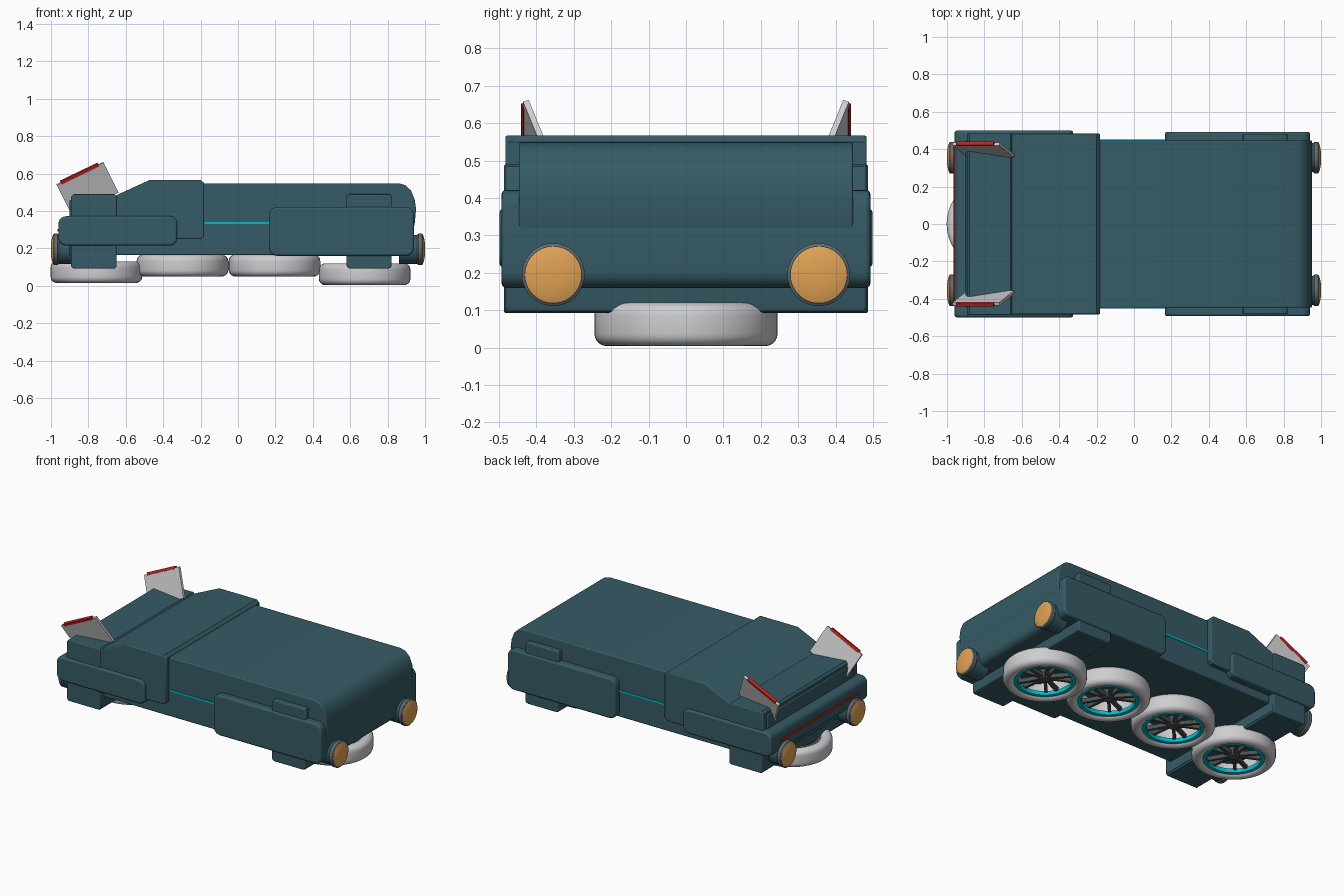
import bpy, bmesh, math
from mathutils import Vector, Matrix

if "Cube" in bpy.data.objects:
    bpy.data.objects.remove(bpy.data.objects["Cube"])


def material(name, rgb):
    m = bpy.data.materials.new(name)
    m.diffuse_color = (*rgb, 1)
    m.use_nodes = True
    m.node_tree.nodes["Principled BSDF"].inputs["Base Color"].default_value = m.diffuse_color
    return m


TEAL = material("teal paint", (0.037, 0.105, 0.132))
TIRE = material("pale grey", (0.62, 0.62, 0.64))
DARK = material("dark grey", (0.075, 0.08, 0.085))
RIM = material("lamp rim grey", (0.13, 0.15, 0.16))
CYAN = material("cyan glow", (0.0, 0.5, 0.6))
AMBER = material("amber lamp", (0.75, 0.36, 0.09))
RED = material("red lamp", (0.5, 0.02, 0.015))


def finish(name, bm, mat, bevel=0, segments=3):
    bmesh.ops.recalc_face_normals(bm, faces=bm.faces)
    me = bpy.data.meshes.new(name)
    bm.to_mesh(me)
    bm.free()
    me.materials.append(mat)
    ob = bpy.data.objects.new(name, me)
    bpy.context.collection.objects.link(ob)
    if bevel:
        mod = ob.modifiers.new("bevel", 'BEVEL')
        mod.width, mod.segments = bevel, segments
        mod.limit_method, mod.angle_limit = 'ANGLE', math.radians(50)
    bpy.ops.object.select_all(action='DESELECT')
    bpy.context.view_layer.objects.active = ob
    ob.select_set(True)
    bpy.ops.object.shade_smooth_by_angle(angle=math.radians(32))
    return ob


def prism(name, outline, half, mat, bevel=0):
    """Side outline (x, z) extruded across the full width."""
    bm = bmesh.new()
    face = bm.faces.new([bm.verts.new((x, -half, z)) for x, z in outline])
    ext = bmesh.ops.extrude_face_region(bm, geom=[face])
    verts = [v for v in ext["geom"] if isinstance(v, bmesh.types.BMVert)]
    bmesh.ops.translate(bm, verts=verts, vec=(0, 2 * half, 0))
    return finish(name, bm, mat, bevel)


def rounded(x0, x1, z0, z1, r, n=5):
    pts = []
    for cx, cz, a in ((x1 - r, z1 - r, 0), (x0 + r, z1 - r, 90), (x0 + r, z0 + r, 180), (x1 - r, z0 + r, 270)):
        for i in range(n + 1):
            t = math.radians(a + 90 * i / n)
            pts.append((cx + r * math.cos(t), cz + r * math.sin(t)))
    return pts


def box(name, x, y, z, mat, bevel=0):
    bm = bmesh.new()
    bmesh.ops.create_cube(bm, size=1)
    for v in bm.verts:
        v.co = [lo + (c + 0.5) * (hi - lo) for c, (lo, hi) in zip(v.co, (x, y, z))]
    return finish(name, bm, mat, bevel)


def lathe(name, profile, matrix, mat, closed=False, steps=40):
    """Profile (radius, height) spun round the local z axis."""
    bm = bmesh.new()
    vs = [bm.verts.new((r, 0, h)) for r, h in profile]
    pairs = list(zip(vs, vs[1:])) + ([(vs[-1], vs[0])] if closed else [])
    edges = [bm.edges.new(p) for p in pairs]
    bmesh.ops.spin(bm, geom=vs + edges, cent=(0, 0, 0), axis=(0, 0, 1),
                   angle=2 * math.pi, steps=steps, use_merge=True)
    bmesh.ops.remove_doubles(bm, verts=bm.verts, dist=1e-5)
    bm.transform(matrix)
    return finish(name, bm, mat)


# Main hull with a rounded nose
prism("hull", [(-0.9, 0.165), (0.88, 0.165), (0.93, 0.26), (0.945, 0.335), (0.952, 0.41),
               (0.945, 0.46), (0.925, 0.51), (0.895, 0.538), (0.86, 0.548), (-0.9, 0.46)][:-1]
      + [(-0.3, 0.548), (-0.65, 0.46), (-0.9, 0.46)], 0.447, TEAL, 0.006)

# Cabin with sloping rear, rear cross block and rear bumper pod
prism("cabin", [(-0.66, 0.25), (-0.2, 0.25), (-0.182, 0.268), (-0.182, 0.55), (-0.2, 0.567),
                (-0.47, 0.567), (-0.66, 0.48)], 0.483, TEAL, 0.006)
prism("rear_block", [(-0.88, 0.092), (-0.66, 0.092), (-0.65, 0.102), (-0.65, 0.48), (-0.66, 0.49),
                     (-0.88, 0.49), (-0.893, 0.477), (-0.893, 0.105)], 0.487, TEAL, 0.006)
prism("rear_pod", rounded(-0.96, -0.325, 0.215, 0.372, 0.04), 0.499, TEAL, 0.012)

# Front pod and front cross block
prism("front_pod", rounded(0.165, 0.942, 0.16, 0.422, 0.045), 0.493, TEAL, 0.012)
prism("front_block", rounded(0.58, 0.822, 0.092, 0.49, 0.018, 2), 0.482, TEAL, 0.006)

# Side light strips and rear light bar
for side in (-1, 1):
    box("side_strip", (-0.19, 0.175), sorted((side * 0.44, side * 0.451)), (0.33, 0.341), CYAN)
box("rear_light_bar", (-0.965, -0.955), (-0.40, 0.40), (0.29, 0.305), RED)

# Round lamps at both ends
for end in (-1, 1):
    for side in (-1, 1):
        m = Matrix.Translation((0, side * 0.355, 0.195)) @ Matrix.Rotation(end * math.pi / 2, 4, 'Y')
        lathe("lamp_housing", [(0, 0.86), (0.078, 0.86), (0.078, 0.96), (0, 0.96)], m, TEAL)
        lathe("lamp_rim", [(0, 0.955), (0.076, 0.955), (0.084, 0.965), (0.084, 0.984),
                           (0.076, 0.99), (0, 0.99)], m, RIM)
        lathe("lamp_lens", [(0, 0.98), (0.075, 0.98), (0.075, 0.990), (0.06, 0.995),
                            (0.035, 0.999), (0, 1.0)], m, AMBER)

# Tilted rear fins with a red edge light
for side in (-1, 1):
    a, b = Vector((-0.97, side * 0.428, 0.54)), Vector((-0.72, side * 0.428, 0.66))
    drop = Vector((0.08, -side * 0.065, -0.16))
    along = (b - a).normalized()
    normal = along.cross(drop).normalized()

    def plate(name, p, q, down, thick, mat):
        bm = bmesh.new()
        lo, hi = [[bm.verts.new(v + normal * s) for v in (p, q, q + down, p + down)]
                  for s in (-thick / 2, thick / 2)]
        bm.faces.new(lo)
        bm.faces.new(hi)
        for i in range(4):
            j = (i + 1) % 4
            bm.faces.new((lo[i], lo[j], hi[j], hi[i]))
        finish(name, bm, mat)

    plate("fin", a, b, drop, 0.016, TIRE)
    plate("fin_light", a + along * 0.025 - drop * 0.05, b - along * 0.03 - drop * 0.05,
          drop * 0.09, 0.02, RED)

# Flat hover wheels: tyre, glowing ring, hub and paired spokes
tire = [(r, h) for r, h in rounded(0.172, 0.245, -0.058, 0.058, 0.034)]
for x, z in ((-0.757, 0.073), (-0.297, 0.108), (0.195, 0.108), (0.677, 0.062)):
    base = Matrix.Translation((x, 0, z))
    lathe("tyre", tire, base, TIRE, closed=True)
    lathe("wheel_ring", [(0.158, -0.046), (0.185, -0.046), (0.185, -0.02), (0.158, -0.02)],
          base, CYAN, closed=True)
    lathe("wheel_liner", [(0.168, -0.03), (0.174, -0.03), (0.174, 0.05), (0.168, 0.05)],
          base, TIRE, closed=True)
    lathe("wheel_hub", [(0, -0.036), (0.03, -0.036), (0.035, -0.03), (0.035, 0.02), (0, 0.02)],
          base, DARK)
    bm = bmesh.new()
    for i in range(5):
        for twist in (-0.2, 0.2):
            rot = Matrix.Rotation(i * 2 * math.pi / 5 + twist, 4, 'Z')
            bmesh.ops.create_cube(bm, size=1, matrix=base @ rot @ Matrix.Translation((0.09, 0, -0.015))
                                  @ Matrix.Diagonal((0.15, 0.018, 0.026, 1)))
    finish("wheel_spokes", bm, DARK)
